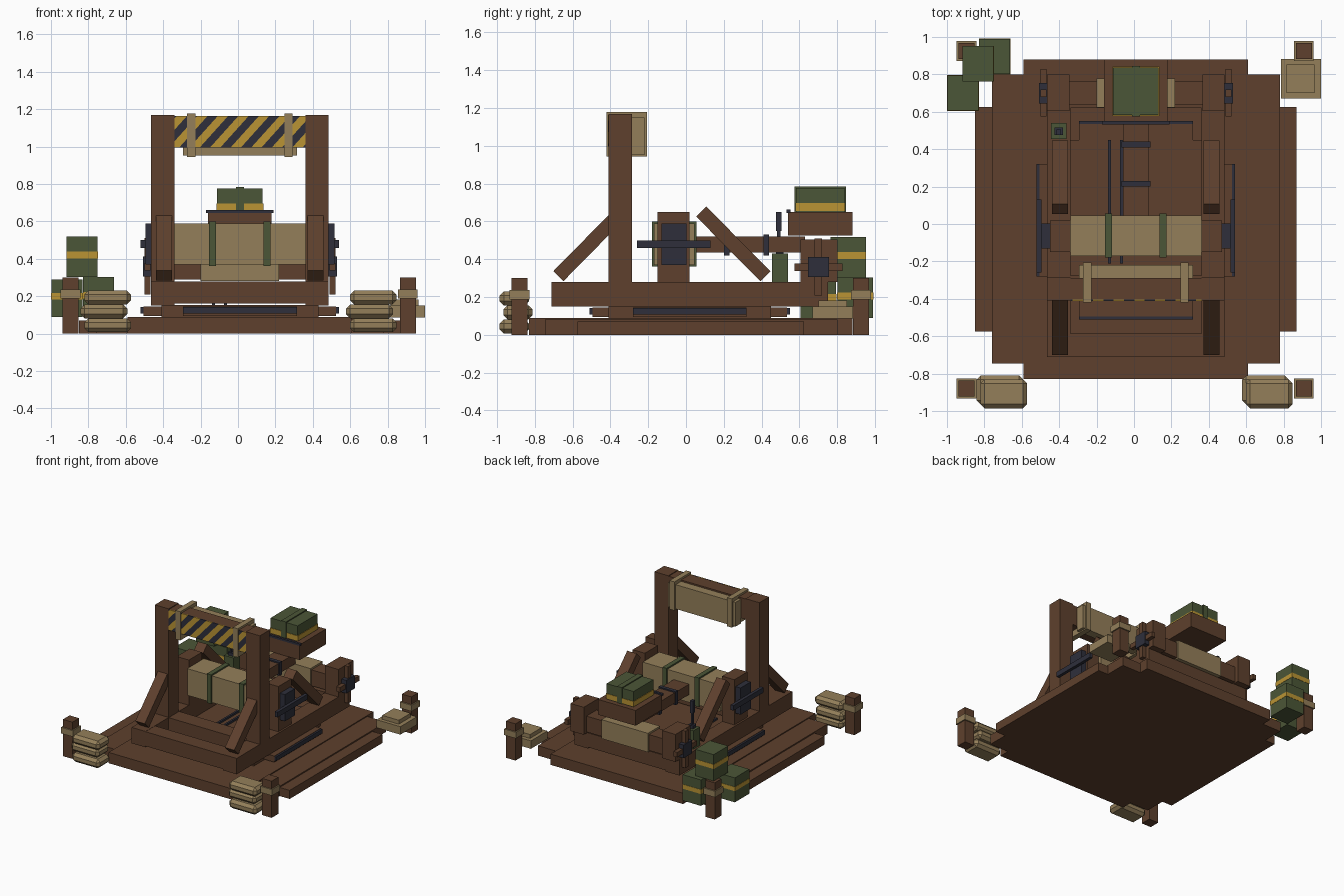
import bpy
import bmesh
import math
from mathutils import Vector

old = bpy.data.objects.get("Cube")
if old:
    bpy.data.objects.remove(old, do_unlink=True)

CENTRE = .01  # the frame's plane of symmetry in x


def linear(value):
    value /= 255
    return value / 12.92 if value <= .04045 else ((value + .055) / 1.055) ** 2.4


def material(name, *rgb):
    mat = bpy.data.materials.new(name)
    colour = [linear(channel) for channel in rgb] + [1]
    mat.use_nodes = True
    mat.diffuse_color = colour
    shader = next(n for n in mat.node_tree.nodes if n.type == 'BSDF_PRINCIPLED')
    shader.inputs["Base Color"].default_value = colour
    shader.inputs["Roughness"].default_value = .9
    return mat


wood = material("brown wood", 94, 64, 45)
canvas = material("tan canvas", 148, 127, 90)
green = material("olive green", 75, 86, 55)
yellow = material("warning yellow", 186, 148, 52)
iron = material("dark iron", 46, 47, 59)


def finish(bm, name, *mats):
    mesh = bpy.data.meshes.new(name)
    bm.to_mesh(mesh)
    bm.free()
    for mat in mats:
        mesh.materials.append(mat)
    obj = bpy.data.objects.new(name, mesh)
    bpy.context.collection.objects.link(obj)
    return obj


def box(name, mat, xs, ys, zs):
    """Box from its (low, high) range on each axis."""
    bm = bmesh.new()
    bmesh.ops.create_cube(bm, size=1)
    for vert in bm.verts:
        vert.co = [sum(r) / 2 + c * (r[1] - r[0]) for r, c in zip((xs, ys, zs), vert.co)]
    return finish(bm, name, mat)


def centred(name, mat, half, ys, zs):
    return box(name, mat, (CENTRE - half, CENTRE + half), ys, zs)


def pair(name, mat, near, far, ys, zs):
    """Left and right boxes, given as distances from the symmetry plane."""
    box("left_" + name, mat, (CENTRE + near, CENTRE + far), ys, zs)
    box("right_" + name, mat, (CENTRE - far, CENTRE - near), ys, zs)


def brace(name, start, end, width, thick):
    """Left and right slanted beams between two (y, z) points."""
    a, b = Vector((0, *start)), Vector((0, *end))
    for side, sign in (("left_", 1), ("right_", -1)):
        obj = box(side + name, wood, (-width / 2, width / 2),
                  (-(b - a).length / 2, (b - a).length / 2), (-thick / 2, thick / 2))
        obj.location = (a + b) / 2 + Vector((CENTRE + sign * .405, 0, 0))
        obj.rotation_euler.x = math.atan2(b.z - a.z, b.y - a.y)


# Stepped ground platform
centred("platform_wide", wood, .86, (-.575, .625), (0, .07))
centred("platform_middle", wood, .77, (-.745, .8), (0, .08))
centred("platform_long", wood, .6, (-.83, .88), (0, .088))

# Turntable with iron edge plates
centred("turntable_core", wood, .42, (-.41, .45), (.08, .152))
centred("turntable_long", wood, .305, (-.495, .535), (.095, .145))
centred("turntable_wide", wood, .515, (-.28, .32), (.095, .145))
for label, ys in (("front", (-.51, -.495)), ("back", (.535, .55))):
    centred(label + "_edge_plate", iron, .305, ys, (.108, .142))
pair("edge_plate", iron, .515, .53, (-.28, .32), (.108, .142))

# Main frame
pair("side_rail", wood, .35, .475, (-.71, .75), (.15, .28))
for label, ys in (("front", (-.71, -.585)), ("middle", (-.41, -.275)), ("rear", (.62, .75))):
    centred(label + "_cross_beam", wood, .35, ys, (.16, .278))

# Upright gate with slanted braces
pair("upright", wood, .35, .475, (-.41, -.285), (.28, 1.168))
centred("gate_beam", wood, .35, (-.405, -.29), (.995, 1.162))
centred("stop_pad", canvas, .305, (-.29, -.22), (.952, 1.15))
pair("pad_strap", canvas, .238, .282, (-.42, -.205), (.943, 1.178))
brace("front_brace", (-.675, .31), (-.36, .63), .085, .075)
brace("rear_brace", (.42, .31), (.08, .652), .085, .075)

# Hazard stripes: a thin plate cut along diagonals, coloured alternately
stripe = .055
slant = Vector((1, 0, -.9))
plate = bmesh.new()
bmesh.ops.create_cube(plate, size=1)
for v in plate.verts:
    v.co = (CENTRE + v.co.x * .7, -.408 + v.co.y * .008, 1.079 + v.co.z * .168)
for i in range(-30, 10):
    bmesh.ops.bisect_plane(plate, geom=plate.verts[:] + plate.edges[:] + plate.faces[:],
                           plane_co=slant * (i * stripe / slant.length_squared), plane_no=slant)
for face in plate.faces:
    face.material_index = math.floor(face.calc_center_median().dot(slant) / stripe) % 2
finish(plate, "hazard_stripes", iron, yellow)

# Torsion bundle between its posts
pair("torsion_post", wood, .35, .46, (-.15, .018), (.28, .65))
centred("torsion_bundle", canvas, .35, (-.17, .045), (.37, .588))
pair("bundle_strap", green, .127, .165, (-.18, .056), (.362, .6))
pair("torsion_hub", iron, .45, .505, (-.13, .002), (.37, .588))
pair("torsion_bar", iron, .505, .53, (-.26, .13), (.458, .5))

# Throwing arm with iron bands and slack ropes beneath
centred("throwing_arm", wood, .07, (-.06, .63), (.435, .52))
for label, y in (("inner", .215), ("outer", .425)):
    centred(label + "_arm_band", iron, .078, (y - .015, y + .015), (.42, .53))
for label, x in (("first", -.13), ("second", -.067)):
    box(label + "_slack_rope", iron, (x - .008, x + .008), (-.21, .45), (.152, .168))

# Bucket and its load
centred("bucket", wood, .17, (.54, .88), (.525, .65))
centred("bucket_lip", iron, .18, (.532, .552), (.645, .662))
centred("load_crate", green, .122, (.582, .838), (.65, .776))
centred("load_band", yellow, .126, (.578, .842), (.655, .696))
centred("load_strap", green, .022, (.574, .846), (.65, .784))

# Winch at the rear
pair("winch_post", wood, .355, .475, (.605, .8), (.28, .505))
centred("winch_axle", wood, .36, (.635, .765), (.29, .42))
centred("winch_drum", canvas, .21, (.622, .778), (.28, .435))
pair("winch_cap", iron, .47, .518, (.645, .755), (.305, .412))
pair("winch_handle_flat", wood, .478, .51, (.575, .828), (.338, .378))
pair("winch_handle_tall", wood, .478, .51, (.68, .72), (.208, .51))

# Release lever on the right rail
box("lever_box", green, (-.445, -.36), (.455, .54), (.28, .43))
box("lever_base", iron, (-.425, -.38), (.475, .515), (.43, .455))
box("lever_rod", iron, (-.41, -.395), (.482, .5), (.43, .62))
box("lever_grip", iron, (-.415, -.39), (.475, .505), (.55, .65))

# Corner posts with tan wraps
for y, label in ((-.88, "front_"), (.925, "back_")):
    for x, side in ((-.895, "right_"), (.908, "left_")):
        for part, mat, half, zs in (("corner_post", wood, .043, (0, .3)),
                                    ("post_wrap", canvas, .053, (.187, .237))):
            box(label + side + part, mat, (x - half, x + half), (y - half, y + half), zs)


# Sandbags
def sandbag(name, x, y, z, length, depth, height):
    bag = box(name, canvas, (x - length / 2, x + length / 2),
              (y - depth / 2, y + depth / 2), (z, z + height))
    bevel = bag.modifiers.new("Soft edges", 'BEVEL')
    bevel.width = .022
    bevel.segments = 1


for side, x in (("right", -.705), ("left", .715)):
    for layer in range(3):
        shift = .012 if layer % 2 else -.008
        sandbag(f"{side}_sandbag_{layer}", x - shift, -.9 + shift, .008 + layer * .074,
                .25, .155, .074)

# Folded canvas stack
box("canvas_fold_lower", canvas, (.785, 1), (.67, .883), (.085, .15))
box("canvas_fold_upper", canvas, (.815, .965), (.7, .852), (.15, .182))

# Supply crates with yellow bands
for label, x, y, z, height in (("outer", -.915, .7, .09, .2), ("rear", -.745, .895, .09, .212),
                               ("stacked", -.833, .857, .302, .216)):
    box(label + "_crate", green, (x - .083, x + .083), (y - .094, y + .094), (z, z + height))
    box(label + "_crate_band", yellow, (x - .085, x + .085), (y - .096, y + .096),
        (z + height * .46, z + height * .63))
